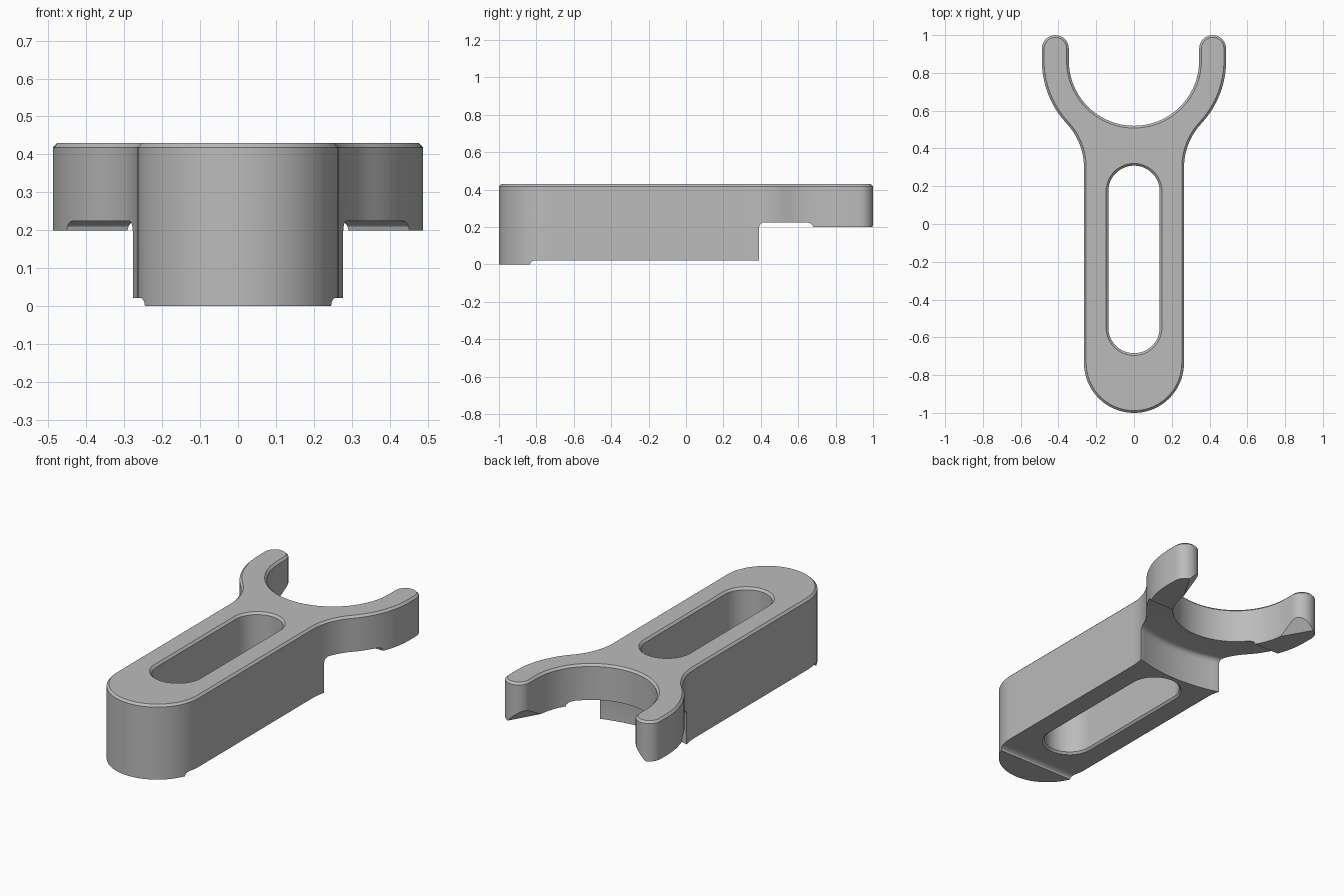
import bpy, bmesh
from math import sin, cos, pi, radians, atan2, sqrt
from mathutils import Vector

if "Cube" in bpy.data.objects:
    bpy.data.objects.remove(bpy.data.objects["Cube"], do_unlink=True)

TOP, CHAMFER = 0.43, 0.012

grey = bpy.data.materials.new("light grey")
grey.use_nodes = True
grey.diffuse_color = (0.5, 0.5, 0.5, 1)
grey.node_tree.nodes["Principled BSDF"].inputs["Base Color"].default_value = (0.5, 0.5, 0.5, 1)


def arc(cx, cy, r, a0, a1, n):
    """Points on an arc, angles in degrees."""
    angles = [radians(a0 + (a1 - a0) * i / n) for i in range(n + 1)]
    return [(cx + r * cos(a), cy + r * sin(a)) for a in angles]


def loft(name, loops):
    """Closed solid skinned through equal-length loops of 3D points."""
    bm = bmesh.new()
    rings = [[bm.verts.new(p) for p in loop] for loop in loops]
    n = len(rings[0])
    for a, b in zip(rings, rings[1:]):
        for i in range(n):
            j = (i + 1) % n
            bm.faces.new((a[i], a[j], b[j], b[i]))
    bm.faces.new(rings[0][::-1])
    bm.faces.new(rings[-1])
    bmesh.ops.recalc_face_normals(bm, faces=bm.faces)
    mesh = bpy.data.meshes.new(name)
    bm.to_mesh(mesh)
    bm.free()
    mesh.materials.append(grey)
    obj = bpy.data.objects.new(name, mesh)
    bpy.context.collection.objects.link(obj)
    return obj


def cut(target, cutter):
    """Subtract the cutter, then discard it."""
    cutter.hide_render = True
    mod = target.modifiers.new("cut", 'BOOLEAN')
    mod.operation, mod.solver, mod.object = 'DIFFERENCE', 'EXACT', cutter
    bpy.context.view_layer.objects.active = target
    bpy.ops.object.modifier_apply(modifier=mod.name)
    bpy.data.objects.remove(cutter, do_unlink=True)


def outline(d):
    """Plan of the forked bar, inset by d."""
    flare = math_flare
    half = arc(0, -0.735, 0.265 - d, -90, 0, 20)            # rounded front
    half += arc(0.605, 0.30, 0.34 + d, 180, flare, 10)      # flare into the fork
    half += arc(0, 0.865, 0.488 - d, flare - 180, 0, 12)[1:]  # outside of prong
    half += arc(0.4165, 0.9285, 0.0715 - d, 0, 180, 16)     # prong tip
    half += arc(0, 0.865, 0.345 + d, 0, -90, 24)            # inside of fork
    return half + [(-x, y) for x, y in half[-2:0:-1]]


def at(points, z):
    return [(x, y, z) for x, y in points]


math_flare = atan2(0.565, -0.605) * 180 / pi

# Forked bar with a chamfered top edge
bar = loft("forked_bar", [at(outline(0), 0), at(outline(0), TOP - CHAMFER),
                          at(outline(CHAMFER), TOP)])


# Step under the fork: curved block end, filleted pocket, lower prong pads
def end_shift(x):
    return min(abs(x), 0.277) ** 2 / 1.8 - 0.043


steps = [sin(radians(a)) for a in (0, 25, 45, 62, 76, 90)]
front = [(0.39, -0.1)] + [(0.39 + 0.03 * (1 - sqrt(max(0, 1 - t * t))), 0.195 + 0.03 * t) for t in steps]
back = [(0.68 - 0.04 * (1 - sqrt(max(0, 1 - t * t))), 0.20 + 0.025 * t) for t in steps[::-1]]
back += [(1.2, 0.20), (1.2, -0.1)]
columns = [-0.6] + [-0.277 + 0.554 * i / 16 for i in range(17)] + [0.6]
cut(bar, loft("fork_step_cutter", [
    [(x, y + end_shift(x), z) for y, z in front] + [(x, y, z) for y, z in back] for x in columns]))

# Shallow relief under the bar, leaving a foot at the front
foot = [(-0.835 + 0.035 * (1 - sqrt(max(0, 1 - t * t))), 0.022 * t) for t in steps]
belly = [(-0.835, -0.1)] + foot + [(0.6, 0.022), (0.6, -0.1)]
cut(bar, loft("belly_cutter", [[(x, y, z) for y, z in belly] for x in (-0.6, 0.6)]))


# Long slot, chamfered at both ends
def slot(w):
    return arc(0, 0.173, w, 0, 180, 24) + arc(0, -0.548, w, 180, 360, 24)


cut(bar, loft("slot_cutter", [at(slot(w), z) for w, z in (
    (0.147, -0.1), (0.147, 0.022), (0.136, 0.034),
    (0.136, TOP - CHAMFER), (0.148, TOP), (0.160, TOP + CHAMFER))]))

# Sloped underside on the inner corner of each prong tip
for side in (1, -1):
    n, t = Vector((-0.87 * side, 0.5, 0)), Vector((0.5 * side, 0.87, 0))
    centre = Vector((0.4165 * side, 0.9285, 0))
    wedge = ((-0.015, 0.165), (0.12, 0.3225), (0.12, 0.165))
    cut(bar, loft("tip_cutter", [
        [centre + n * u + t * s + Vector((0, 0, z)) for u, z in wedge] for s in (-0.12, 0.12)]))

# Smooth curves, sharp edges
bpy.ops.object.select_all(action='DESELECT')
bar.select_set(True)
bpy.context.view_layer.objects.active = bar
bpy.ops.object.shade_smooth_by_angle(angle=radians(25))
